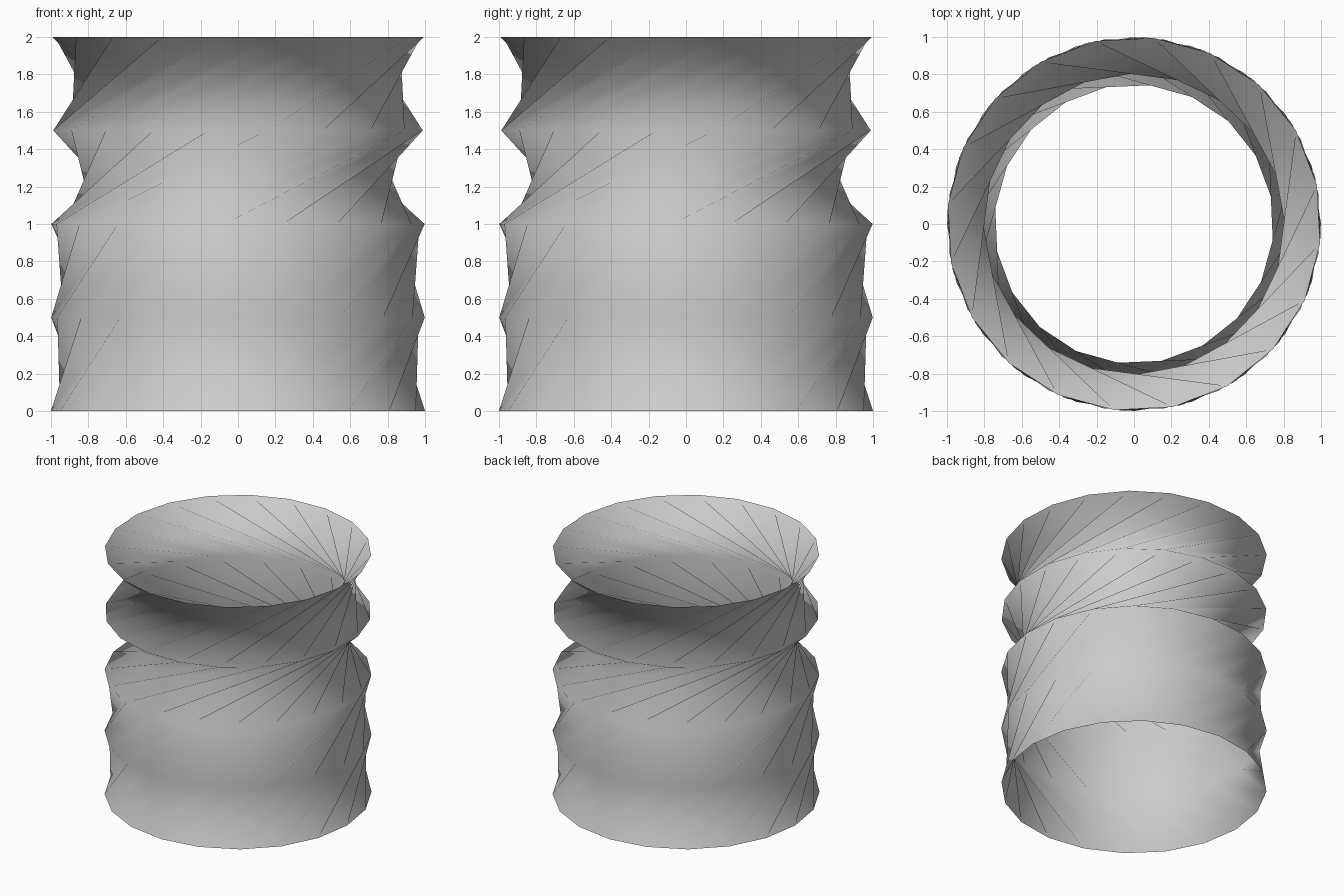
import bpy, bmesh
from math import cos, sin, radians, tau

if "Cube" in bpy.data.objects:
    bpy.data.objects.remove(bpy.data.objects["Cube"])

SIDES = 20
RADIUS = 1.0
# ring heights and accumulated twist in degrees
RINGS = [(0.0, 0), (0.5, 33), (1.0, 68), (1.5, 135), (2.0, 192)]

# open tube of twisted, folded bands
bm = bmesh.new()
rings = []
for z, twist in RINGS:
    ring = []
    for i in range(SIDES):
        a = tau * i / SIDES + radians(twist)
        ring.append(bm.verts.new((RADIUS * cos(a), RADIUS * sin(a), z)))
    rings.append(ring)

# each band: ridge edge i -> i, valley edge i -> i + 1
for low, high in zip(rings, rings[1:]):
    for i in range(SIDES):
        j = (i + 1) % SIDES
        bm.faces.new((low[i], low[j], high[j]))
        bm.faces.new((low[i], high[j], high[i]))

for f in bm.faces:
    f.smooth = True

mesh = bpy.data.meshes.new("twisted_tube")
bm.to_mesh(mesh)
bm.free()
tube = bpy.data.objects.new("twisted_tube", mesh)
bpy.context.collection.objects.link(tube)
